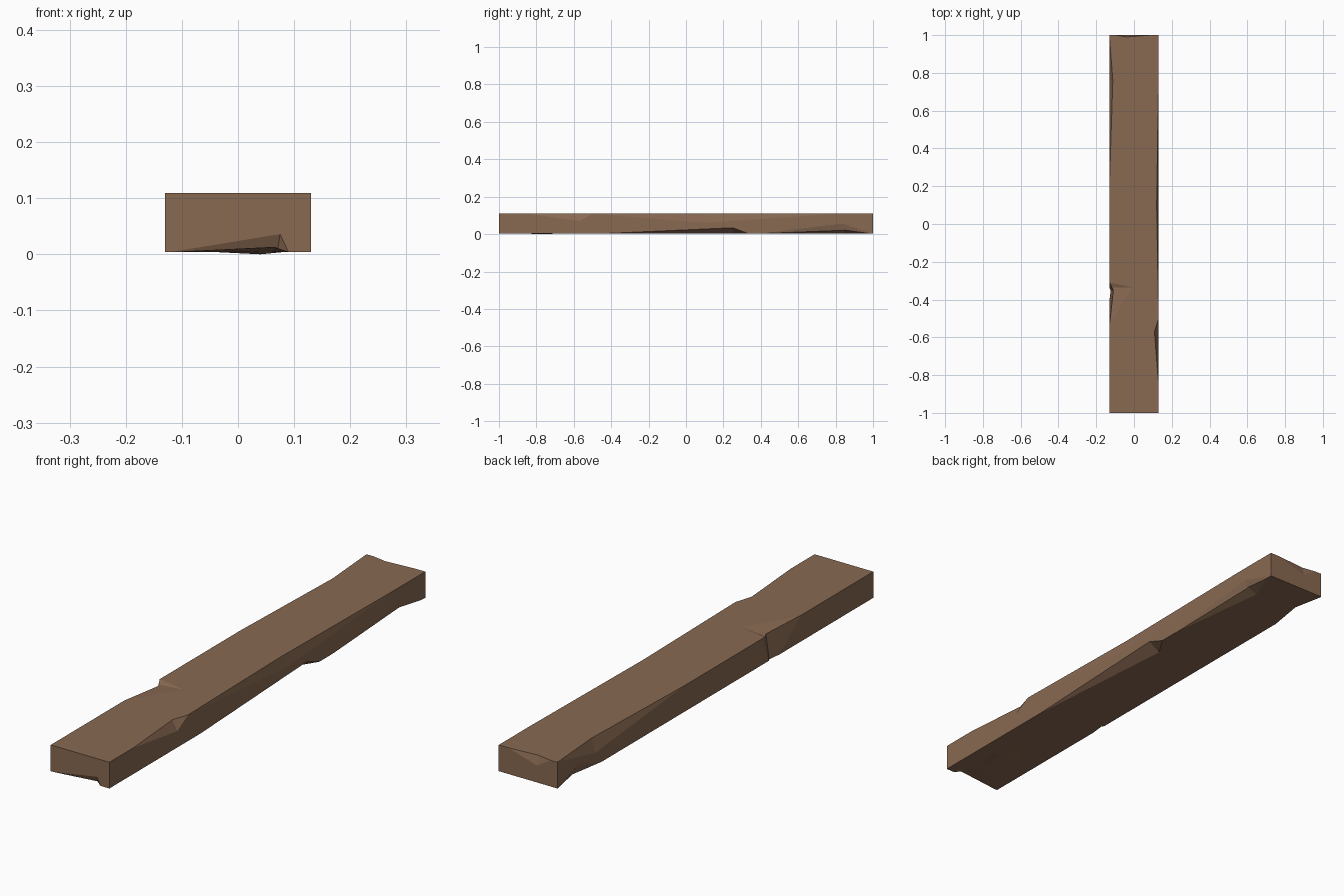
import bpy, bmesh
from mathutils import Vector

if "Cube" in bpy.data.objects:
    bpy.data.objects.remove(bpy.data.objects["Cube"])

W, L, Z0, Z1 = 0.13, 1.0, 0.004, 0.109

wood = bpy.data.materials.new("brown wood")
wood.diffuse_color = (0.25, 0.142, 0.085, 1)
wood.use_nodes = True
wood.node_tree.nodes["Principled BSDF"].inputs["Base Color"].default_value = wood.diffuse_color


def make_object(name, bm):
    bmesh.ops.recalc_face_normals(bm, faces=bm.faces)
    me = bpy.data.meshes.new(name)
    bm.to_mesh(me)
    bm.free()
    me.materials.append(wood)
    ob = bpy.data.objects.new(name, me)
    bpy.context.collection.objects.link(ob)
    return ob


# Plank body
bm = bmesh.new()
bmesh.ops.create_cube(bm, size=1)
for v in bm.verts:
    v.co = Vector((v.co.x * 2 * W, v.co.y * 2 * L, Z0 if v.co.z < 0 else Z1))
plank = make_object("plank", bm)
cutters = []


def chip(a, b, c, d):
    """Knock out a notch: a, b lie on an edge, c and d on its two faces."""
    a, b, c, d = map(Vector, (a, b, c, d))
    m, k = (c + d) / 2, 0.3
    pts = [a + (a - m) * k, b + (b - m) * k, c + (c - d) * k, d + (d - c) * k]
    bm = bmesh.new()
    vs = [bm.verts.new(p) for p in pts]
    for f in ((0, 1, 2), (0, 1, 3), (0, 2, 3), (1, 2, 3)):
        bm.faces.new([vs[i] for i in f])
    ob = make_object("chip_cutter", bm)
    ob.hide_render = True
    cutters.append(ob)
    mod = plank.modifiers.new("chip", 'BOOLEAN')
    mod.operation, mod.solver, mod.object = 'DIFFERENCE', 'EXACT', ob


def side_chip(side, z, y0, y1, peak, inset, zface):
    """Chip on a long edge at height z."""
    x = side * W
    chip((x, y0, z), (x, y1, z), (x - side * inset, peak, z), (x, peak, zface))


# Chips along the long edges: side, edge height, start, end, peak, inset, face z
for args in (
    (-1, Z1, -0.54, -0.31, -0.35, 0.022, -0.04),
    (-1, Z1, -0.53, -0.31, -0.335, 0.12, 0.100),
    (-1, Z1, 0.20, 0.995, 0.76, 0.018, 0.055),
    (-1, Z0, 0.72, 0.995, 0.87, 0.025, 0.05),
    (1, Z1, -0.85, -0.50, -0.57, 0.022, 0.07),
    (1, Z1, -0.49, 0.80, 0.10, 0.010, 0.06),
    (1, Z0, -0.42, 0.33, 0.25, 0.05, 0.034),
    (1, Z0, 0.42, 0.98, 0.85, 0.05, 0.025),
    (1, Z0, 0.40, 0.99, 0.84, 0.014, 0.056),
):
    side_chip(*args)

# Chips on the two end edges
chip((-0.11, -L, Z0), (0.09, -L, Z0), (0.06, -0.82, Z0), (0.065, -L, 0.013))
chip((-0.12, -L, Z0), (0.09, -L, Z0), (0.07, -0.985, Z0), (0.075, -L, 0.036))
chip((-0.10, L, Z1), (0.09, L, Z1), (-0.04, 0.99, Z1), (-0.04, L, 0.072))

# Bake the chips and remove the cutters
dg = bpy.context.evaluated_depsgraph_get()
dg.update()
baked = bpy.data.meshes.new_from_object(plank.evaluated_get(dg))
plank.modifiers.clear()
plank.data = baked
baked.materials.clear()
baked.materials.append(wood)
for p in baked.polygons:
    p.material_index = 0
    p.use_smooth = False
for c in cutters:
    bpy.data.objects.remove(c)

# Low splintered bump under the plank
bm = bmesh.new()
tip = bm.verts.new((0.04, -0.78, 0.0))
base = [bm.verts.new((x, y, Z0 + 0.001)) for x, y in
        ((-0.06, -0.76), (0.03, -0.90), (0.09, -0.78), (0.02, -0.60))]
for i in range(4):
    bm.faces.new((base[i], base[(i + 1) % 4], tip))
bm.faces.new(base)
make_object("underside_bump", bm)
